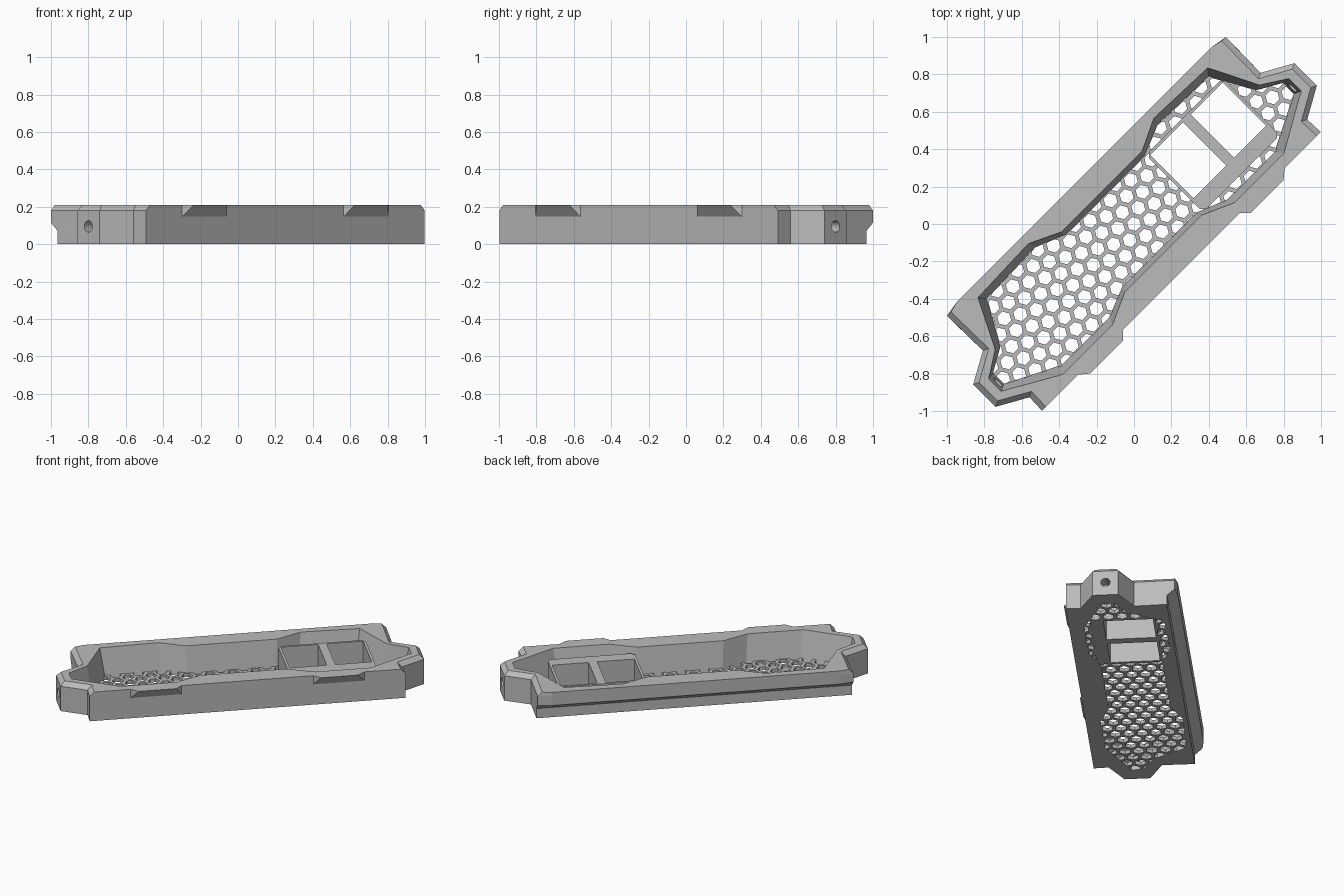
import bpy, bmesh, math
from mathutils import Vector, Matrix

if "Cube" in bpy.data.objects:
    bpy.data.objects.remove(bpy.data.objects["Cube"])

TURN = Matrix.Rotation(math.radians(45), 4, "Z")  # the tray lies diagonally
TOP, FLOOR, FRAME_TOP = 0.21, 0.025, 0.17

grey = bpy.data.materials.new("plain grey")
grey.use_nodes = True
colour = (0.5, 0.5, 0.5, 1)
grey.diffuse_color = colour
grey.node_tree.nodes["Principled BSDF"].inputs["Base Color"].default_value = colour


def make_object(name, bm):
    bmesh.ops.recalc_face_normals(bm, faces=bm.faces)
    bm.transform(TURN)
    mesh = bpy.data.meshes.new(name)
    bm.to_mesh(mesh)
    bm.free()
    mesh.materials.append(grey)
    obj = bpy.data.objects.new(name, mesh)
    bpy.context.collection.objects.link(obj)
    return obj


def add_loft(bm, levels):
    """Capped solid through stacked outlines, given as (z, points)."""
    rings = [[bm.verts.new((u, v, z)) for u, v in pts] for z, pts in levels]
    n = len(rings[0])
    for low, high in zip(rings, rings[1:]):
        for i in range(n):
            j = (i + 1) % n
            bm.faces.new((low[i], low[j], high[j], high[i]))
    bm.faces.new(rings[0][::-1])
    bm.faces.new(rings[-1])


def loft(name, levels):
    bm = bmesh.new()
    add_loft(bm, levels)
    return make_object(name, bm)


def both_ends(half):
    return half + [(-u, v) for u, v in reversed(half)]


def rectangle(u0, u1, v0, v1):
    return [(u0, v0), (u1, v0), (u1, v1), (u0, v1)]


def cut(obj, cutters):
    for cutter in cutters:
        mod = obj.modifiers.new("cut", "BOOLEAN")
        mod.operation = "DIFFERENCE"
        mod.solver = "EXACT"
        mod.object = cutter
    bpy.context.view_layer.update()
    graph = bpy.context.evaluated_depsgraph_get()
    mesh = bpy.data.meshes.new_from_object(obj.evaluated_get(graph))
    obj.modifiers.clear()
    obj.data = mesh


def end_outline(side, bulge, inset=0.0):
    """Tray outline with an ear on each end; side and bulge set the lip."""
    k = inset
    return both_ends([
        (1.054 - k, -0.358), (1.05 - k, -0.26 + k / 2),
        (1.214 - k, -0.168 + k / 2), (1.214 - k, 0.002 - k / 2),
        (1.05 - k, 0.093 - k / 2), (1.054 - k, side), (0.965, bulge)])


# Tray body with an overhanging lip along one side and chamfered ends
body = loft("tray_body", [
    (0, end_outline(0.31, 0.31)),
    (0.07, end_outline(0.31, 0.31)),
    (0.115, end_outline(0.36, 0.375)),
    (0.18, end_outline(0.36, 0.375)),
    (TOP, end_outline(0.36, 0.375, 0.03))])

# Stepped opening with sloping walls
rim = both_ends([
    (0.289, -0.222), (0.463, -0.3), (0.834, -0.3), (1.135, -0.13),
    (1.135, -0.036), (1.0, 0.05), (0.868, 0.312), (0.475, 0.325), (0.305, 0.245)])


def opening(t):
    """Outline of the opening; t is 0 at the floor and 1 at the rim."""
    su, sv = 0.965 + 0.035 * t, 0.87 + 0.13 * t
    return [(u * su, 0.01 + (v - 0.01) * sv) for u, v in rim]


pocket = loft("pocket_cutter", [(-0.021, opening(-0.1)), (TOP * 1.1, opening(1.1))])

# Screw holes through both ears
bm = bmesh.new()
for side in (-1, 1):
    place = Matrix.Translation((side * 1.15, -0.083, 0.095)) @ Matrix.Rotation(math.pi / 2, 4, "Y")
    bmesh.ops.create_cone(bm, cap_ends=True, segments=24, radius1=0.031,
                          radius2=0.031, depth=0.26, matrix=place)
screw_holes = make_object("screw_cutter", bm)
cut(body, [pocket, screw_holes])

# Windows through the raised frame and the floor below it
bm = bmesh.new()
for u0, u1 in ((0.323, 0.57), (0.628, 0.87)):
    pts = rectangle(u0, u1, -0.127, 0.2)
    add_loft(bm, [(-0.05, pts), (0.3, pts)])
windows = make_object("window_cutter", bm)

# Hexagonal vents, left out beneath the frame
bm = bmesh.new()
pitch = 0.089
radius = 0.067 / math.sqrt(3)
for col in range(-15, 16):
    for row in range(-4, 5):
        u = col * pitch * math.sqrt(3) / 2
        v = (row + 0.5 * (col % 2)) * pitch
        if 0.33 < u < 0.86 and abs(v) < 0.19:
            continue
        hexagon = [(u + radius * math.cos(k * math.pi / 3),
                    v + radius * math.sin(k * math.pi / 3)) for k in range(6)]
        add_loft(bm, [(-0.05, hexagon), (0.1, hexagon)])
vents = make_object("vent_cutter", bm)

floor = loft("vented_floor", [(0, opening(0)), (FLOOR, opening(FLOOR / TOP))])
cut(floor, [vents, windows])

# Raised frame with clipped corners and two windows
u0, u1, v0, c = 0.305, 0.888, 0.217, 0.025
outline = [(u0 + c, -v0), (u1 - c, -v0), (u1, c - v0), (u1, v0 - c),
           (u1 - c, v0), (u0 + c, v0), (u0, v0 - c), (u0, c - v0)]
frame = loft("window_frame", [(0, outline), (FRAME_TOP, outline)])
cut(frame, [windows])

# Wedge clips along the plain side
for name, side in (("left_clip", 1), ("right_clip", -1)):
    bm = bmesh.new()
    edge = [(0.43, -0.345), (0.44, -0.358), (0.482, -0.399),
            (0.732, -0.399), (0.781, -0.358), (0.79, -0.345)]
    points = [(u, v, TOP) for u, v in edge]
    points += [(u, v, 0.147) for u, v in edge if v > -0.39]
    verts = [bm.verts.new((side * u, v, z)) for u, v, z in points]
    bmesh.ops.convex_hull(bm, input=verts)
    make_object(name, bm)

for cutter in (pocket, screw_holes, windows, vents):
    bpy.data.objects.remove(cutter)
